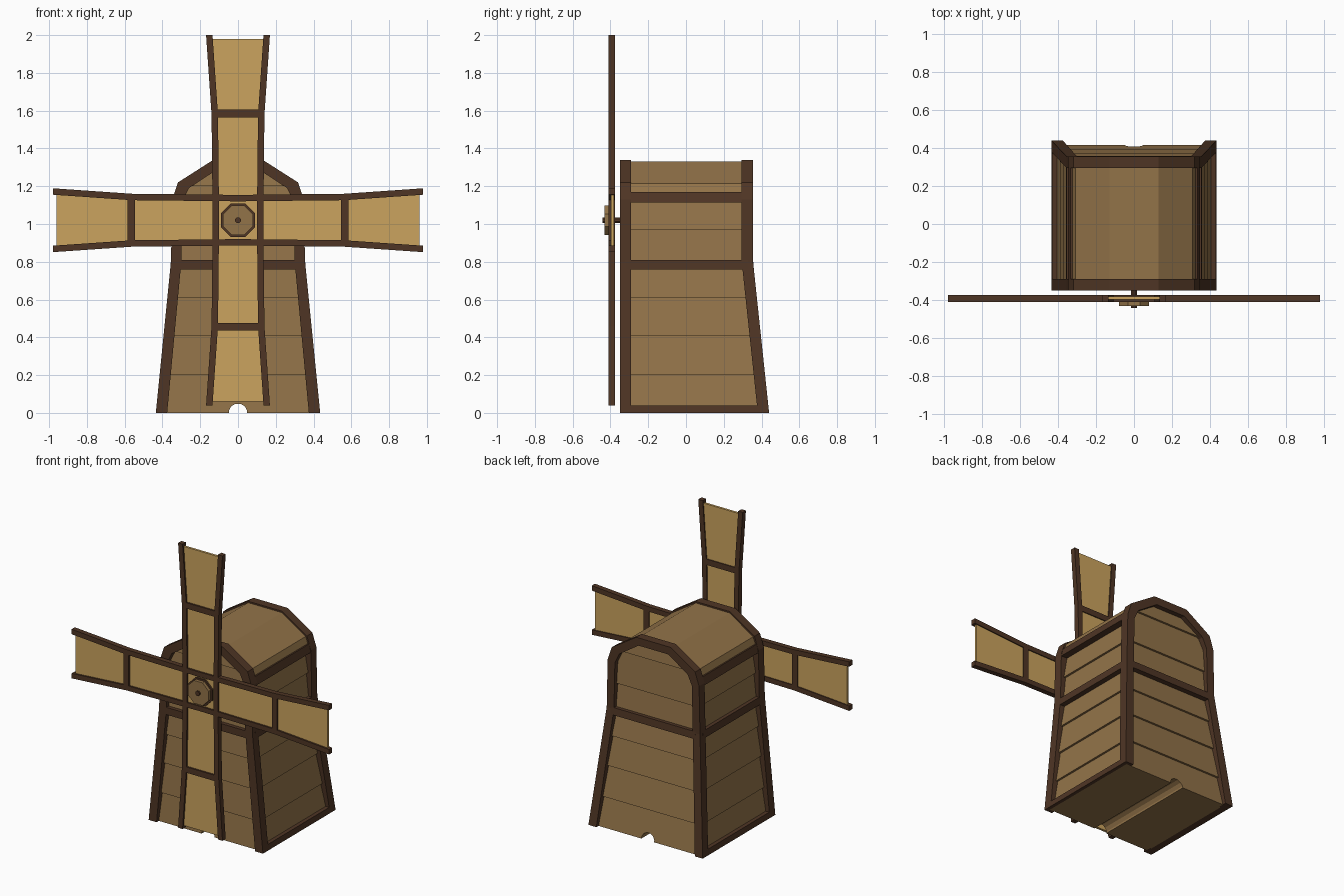
import bpy, bmesh, math
from mathutils import Matrix, Vector

if "Cube" in bpy.data.objects:
    bpy.data.objects.remove(bpy.data.objects["Cube"], do_unlink=True)


def material(name, colour):
    m = bpy.data.materials.new(name)
    m.use_nodes = True
    m.diffuse_color = (*colour, 1)
    bsdf = m.node_tree.nodes["Principled BSDF"]
    bsdf.inputs["Base Color"].default_value = (*colour, 1)
    bsdf.inputs["Roughness"].default_value = 0.9
    return m


DARK = material("dark timber", (0.078, 0.036, 0.018))
PLANK = material("plank brown", (0.29, 0.172, 0.066))
CLOTH = material("sail tan", (0.6, 0.37, 0.112))


def loft(name, mat, rings, matrix=None):
    """Skin a list of equal-length point rings and cap both ends."""
    bm = bmesh.new()
    rows = [[bm.verts.new(p) for p in ring] for ring in rings]
    n = len(rows[0])
    for a, b in zip(rows, rows[1:]):
        for i in range(n):
            j = (i + 1) % n
            bm.faces.new((a[i], a[j], b[j], b[i]))
    bm.faces.new(rows[0])
    bm.faces.new(rows[-1])
    bmesh.ops.recalc_face_normals(bm, faces=bm.faces)
    if matrix:
        bm.transform(matrix)
    mesh = bpy.data.meshes.new(name)
    bm.to_mesh(mesh)
    bm.free()
    mesh.materials.append(mat)
    ob = bpy.data.objects.new(name, mesh)
    bpy.context.collection.objects.link(ob)
    return ob


def disc(name, mat, radius, y0, y1, z, sides=8):
    ring = [(i + 0.5) * math.tau / sides for i in range(sides)]
    return loft(name, mat, [[(radius * math.cos(a), y, z + radius * math.sin(a)) for a in ring]
                            for y in (y0, y1)])


# Outline of the tower: half width and rear depth at each height
OUTER = [(0.435, 0), (0.355, 0.8), (0.348, 1.13), (0.318, 1.22), (0.13, 1.34)]
INNER = [(0.375, 0), (0.3, 0.8), (0.293, 1.12), (0.26, 1.19), (0.112, 1.287)]
FRONT = -0.35


def half_x(z):
    for (x0, z0), (x1, z1) in zip(OUTER, OUTER[1:]):
        if z <= z1:
            return x0 + (x1 - x0) * (z - z0) / (z1 - z0)
    return OUTER[-1][0]


def back_y(z):
    return 0.355 + 0.085 * max(0, 1 - z / 0.8)


def both_sides(points):
    return points + [(-x, z) for x, z in reversed(points)]


# Clapboard walls: each board leans in towards its top edge
def wall_ring(z, inset):
    x, y0, y1 = half_x(z) - inset, FRONT + inset, back_y(z) - inset
    return [(-x, y0, z), (x, y0, z), (x, y1, z), (-x, y1, z)]


seams = [0, 0.2, 0.41, 0.61, 0.785, 0.97, 1.2, 1.325]
rings = []
for low, high in zip(seams, seams[1:]):
    rings += [wall_ring(low, 0.024), wall_ring(high, 0.038)]
walls = loft("plank_walls", PLANK, rings)

# Round channel through the underside
cutter = disc("channel_cutter", PLANK, 0.05, -0.6, 0.6, 0, 12)
cutter.hide_render = True
cutter.hide_viewport = True
cut = walls.modifiers.new("channel", "BOOLEAN")
cut.operation = "DIFFERENCE"
cut.solver = "EXACT"
cut.object = cutter

# Roof boards between the two arches
roof = both_sides([(0.336, 1.14), (0.308, 1.214), (0.129, 1.33)])
loft("roof", PLANK, [[(x, y, z) for x, z in roof] for y in (-0.3, 0.31)])

# Front and back arched frames
for name, y_range in (("front_arch", lambda z: (FRONT, FRONT + 0.06)),
                      ("back_arch", lambda z: (back_y(z) - 0.06, back_y(z)))):
    rings = []
    for (ox, oz), (ix, iz) in zip(both_sides(OUTER), both_sides(INNER)):
        oa, ob = y_range(oz)
        ia, ib = y_range(iz)
        rings.append([(ox, oa, oz), (ix, ia, iz), (ix, ib, iz), (ox, ob, oz)])
    loft(name, DARK, rings)

# Horizontal beams on the sides
for label, s in (("left", 1), ("right", -1)):
    for part, z0, z1 in (("sill", 0, 0.04), ("middle_rail", 0.76, 0.81), ("eave", 1.115, 1.17)):
        section = [(half_x(z0), z0), (half_x(z0) - 0.05, z0),
                   (half_x(z1) - 0.05, z1), (half_x(z1), z1)]
        loft(f"{label}_{part}", DARK,
             [[(s * x, FRONT + 0.03, z) for x, z in section],
              [(s * x, back_y(z) - 0.03, z) for x, z in section]])

# Horizontal beams on the front and back
for name, y_of, depth in (("front_rail", lambda z: FRONT, 0.05), ("back_rail", back_y, -0.05)):
    z0, z1 = 0.76, 0.81
    section = [(y_of(z0), z0), (y_of(z0) + depth, z0), (y_of(z1) + depth, z1), (y_of(z1), z1)]
    loft(name, DARK, [[(x, y, z) for y, z in section] for x in (-0.32, 0.32)])

# Four sails around the hub: two bent spars, a crossbar and cloth each
HUB = 1.02
SPAR = [(0, 0.1), (0.56, 0.106), (0.98, 0.135)]
Y0, Y1 = -0.41, -0.375
for k, side in enumerate(("top", "left", "bottom", "right")):
    place = Matrix.Translation((0, 0, HUB)) @ Matrix.Rotation(k * math.pi / 2, 4, "Y")
    for label, s in (("a", 1), ("b", -1)):
        loft(f"{side}_sail_spar_{label}", DARK,
             [[(s * x, Y0, r), (s * (x + 0.034), Y0, r), (s * (x + 0.034), Y1, r), (s * x, Y1, r)]
              for r, x in SPAR], place)
    loft(f"{side}_sail_crossbar", DARK,
         [[(x, Y0, 0.545), (x, Y1, 0.545), (x, Y1, 0.585), (x, Y0, 0.585)]
          for x in (-0.112, 0.112)], place)
    loft(f"{side}_sail_cloth", CLOTH,
         [[(-x, -0.398, r), (x, -0.398, r), (x, -0.382, r), (-x, -0.382, r)]
          for r, x in ((0.1, 0.105), (0.56, 0.11), (0.96, 0.138))], place)

# Hub and axle
loft("hub_cloth", CLOTH, [[(x, y, HUB + z) for x, z in ((-0.1, -0.1), (0.1, -0.1), (0.1, 0.1), (-0.1, 0.1))]
                          for y in (-0.398, -0.382)])
disc("hub_plate", DARK, 0.097, -0.41, -0.375, HUB)
disc("hub", PLANK, 0.085, -0.432, -0.405, HUB)
disc("axle", DARK, 0.017, -0.442, -0.3, HUB)
